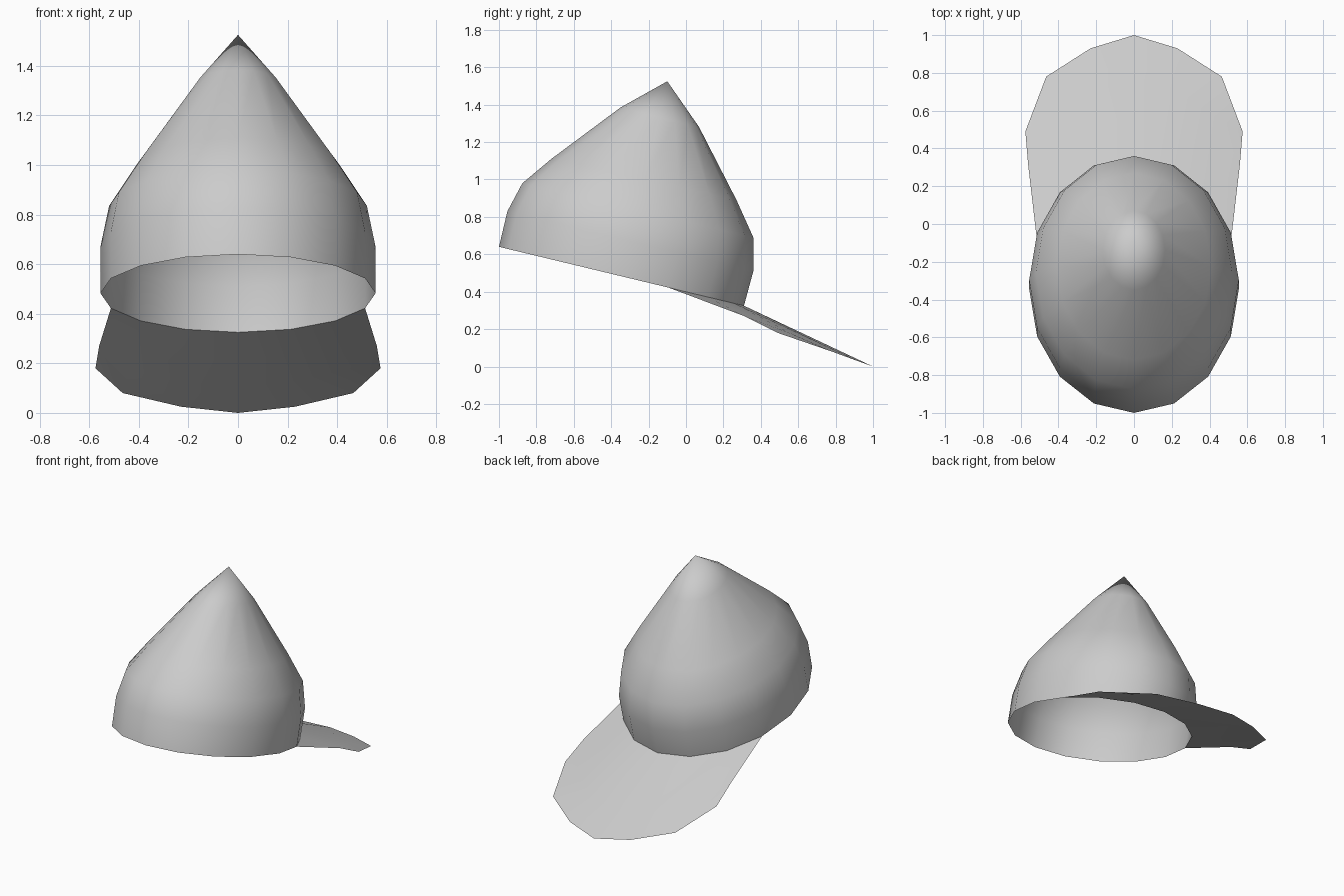
import bpy, bmesh, math

if "Cube" in bpy.data.objects:
    bpy.data.objects.remove(bpy.data.objects["Cube"])

SIDES = 16
# Crown rings: half width, (y, z) at the back of the head, (y, z) on the brim side
RINGS = [
    (0.555, (-1.00, 0.64), (0.31, 0.325)),
    (0.555, (-0.955, 0.83), (0.36, 0.51)),
    (0.52, (-0.875, 0.98), (0.36, 0.69)),
    (0.41, (-0.72, 1.11), (0.27, 0.89)),
    (0.165, (-0.35, 1.385), (0.07, 1.28)),
]
APEX = (0, -0.10, 1.525)


def ring_point(ring, i):
    """Point i on a tilted elliptical ring; i = 0 is the middle of the brim side."""
    r, (y0, z0), (y1, z1) = ring
    a = 2 * math.pi * i / SIDES
    t = (1 + math.cos(a)) / 2
    return (r * math.sin(a), y0 + (y1 - y0) * t, z0 + (z1 - z0) * t)


def finish(bm, name):
    mesh = bpy.data.meshes.new(name)
    for f in bm.faces:
        f.smooth = True
    bm.to_mesh(mesh)
    bm.free()
    obj = bpy.data.objects.new(name, mesh)
    bpy.context.collection.objects.link(obj)
    return obj


# Crown: open pointed dome made of tilted rings
bm = bmesh.new()
rows = [[bm.verts.new(ring_point(r, i)) for i in range(SIDES)] for r in RINGS]
for low, high in zip(rows, rows[1:]):
    for i in range(SIDES):
        j = (i + 1) % SIDES
        bm.faces.new((low[j], low[i], high[i], high[j]))
tip = bm.verts.new(APEX)
for i in range(SIDES):
    bm.faces.new((rows[-1][(i + 1) % SIDES], rows[-1][i], tip))
finish(bm, "crown")

# Brim: thin arched sheet from the crown rim to a rounded outer edge
EDGE = [(0, 1.0, 0.0), (0.23, 0.93, 0.025), (0.465, 0.78, 0.08), (0.575, 0.49, 0.18)]
bm = bmesh.new()
columns = []
for i in range(-3, 4):
    inner = ring_point(RINGS[0], i)
    x, y, z = EDGE[abs(i)]
    outer = (math.copysign(x, i), y, z)
    columns.append([bm.verts.new([a + (b - a) * t for a, b in zip(inner, outer)])
                    for t in (0, 0.67, 1)])
# slight bulge at the side edges
for col, s in ((columns[0], -1), (columns[-1], 1)):
    col[1].co = (s * 0.56, 0.31, 0.27)
for left, right in zip(columns, columns[1:]):
    for k in range(2):
        bm.faces.new((left[k], right[k], right[k + 1], left[k + 1]))
finish(bm, "brim")
